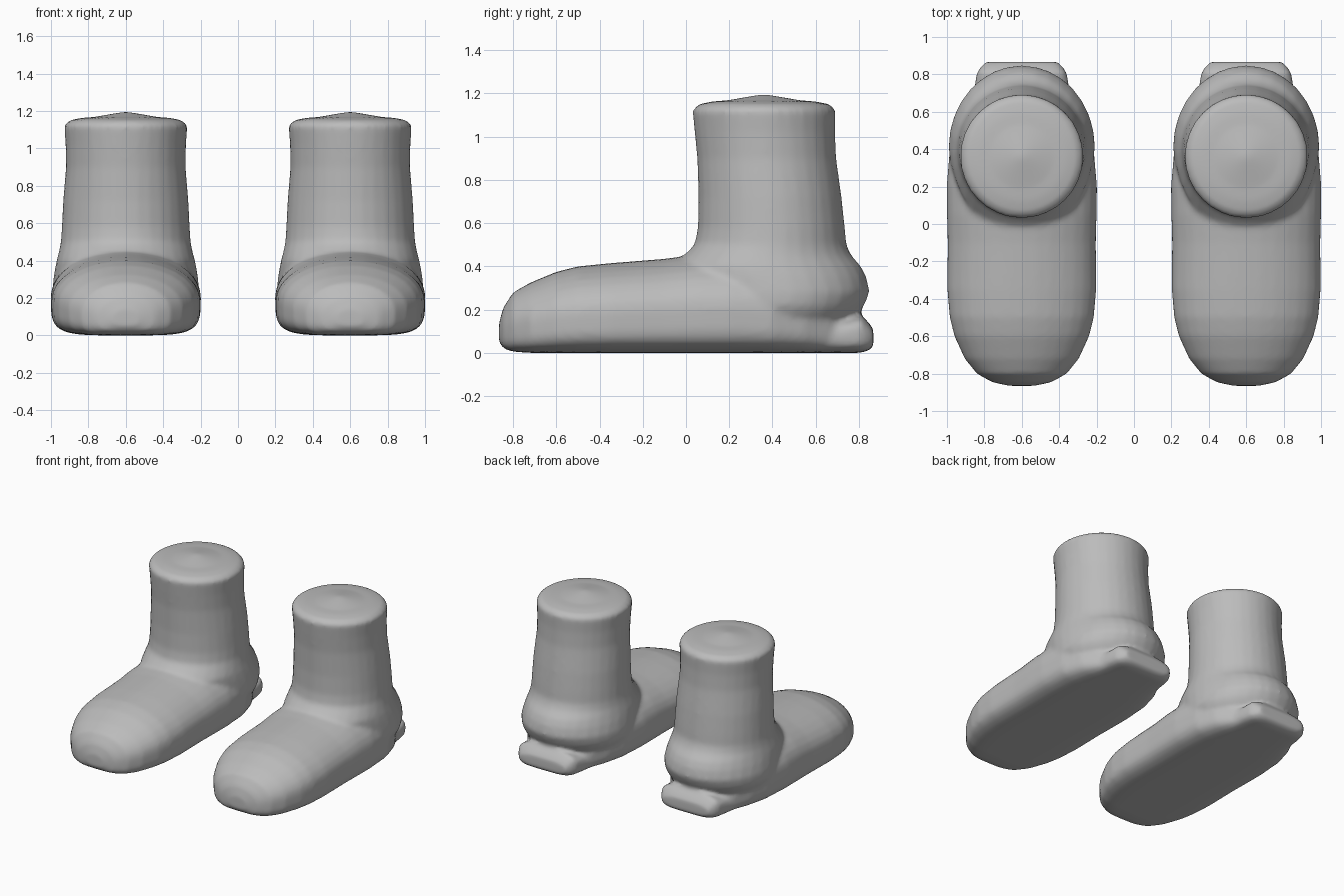
import bpy, bmesh, math

if "Cube" in bpy.data.objects:
    bpy.data.objects.remove(bpy.data.objects["Cube"])

SEG = 32
gray = bpy.data.materials.new("plain gray")
gray.diffuse_color = (0.5, 0.5, 0.5, 1)
gray.use_nodes = True
gray.node_tree.nodes["Principled BSDF"].inputs["Base Color"].default_value = gray.diffuse_color


def loft(bm, rings):
    """Skin a closed tube through rings of points and cap both ends."""
    rows = [[bm.verts.new(p) for p in ring] for ring in rings]
    for a, b in zip(rows, rows[1:]):
        for i in range(len(a)):
            j = (i + 1) % len(a)
            bm.faces.new((a[i], a[j], b[j], b[i]))
    bm.faces.new(rows[0][::-1])
    bm.faces.new(rows[-1])


def spow(v, p):
    return math.copysign(abs(v) ** p, v)


def foot_ring(y, w, bottom, top, side, p_top, p_bottom):
    """Cross-section with a domed top and a nearly flat sole."""
    ring = []
    for i in range(SEG):
        t = 2 * math.pi * i / SEG
        c, s = math.cos(t), math.sin(t)
        p = p_top if s >= 0 else p_bottom
        h = top - side if s >= 0 else side - bottom
        ring.append((w * spow(c, p), y, side + h * spow(s, p)))
    return ring


def leg_ring(z, front, back, rx):
    cy, ry = (front + back) / 2, (back - front) / 2
    return [(rx * math.cos(2 * math.pi * i / SEG),
             cy + ry * math.sin(2 * math.pi * i / SEG), z) for i in range(SEG)]


# foot: y, half width, bottom, top
FOOT = [(-.865, .07, .05, .14), (-.845, .16, .02, .21), (-.80, .24, .005, .28),
        (-.72, .305, 0, .325), (-.6, .36, 0, .375), (-.5, .385, 0, .40),
        (-.35, .398, 0, .415), (-.1, .396, 0, .435), (.05, .4, 0, .455),
        (.2, .402, 0, .46), (.4, .385, 0, .44), (.55, .335, 0, .38),
        (.66, .27, 0, .28), (.74, .2, 0, .18)]

# leg and ankle: z, front, back, half width
LEG = [(.12, .1, .74, .32), (.18, .05, .8, .37), (.22, .0, .825, .39),
       (.28, -.02, .85, .39), (.35, -.05, .835, .38), (.4, -.06, .81, .37),
       (.45, -.01, .765, .357), (.5, .04, .742, .347), (.58, .055, .735, .342),
       (.72, .058, .72, .335), (.9, .052, .695, .32), (1.02, .04, .69, .322),
       (1.125, .03, .692, .33), (1.15, .06, .665, .3), (1.163, .12, .6, .24),
       (1.168, .19, .53, .17), (1.195, .345, .375, .015)]

# heel ledge: y, half width, bottom, top
HEEL = [(.45, .29, 0, .1), (.6, .27, 0, .13), (.75, .25, 0, .16),
        (.81, .24, 0, .175), (.845, .215, .01, .14), (.867, .19, .03, .11)]


def make_boot(name, x):
    bm = bmesh.new()
    loft(bm, [foot_ring(y, w, b, t, b + (t - b) * .45, 1, .45) for y, w, b, t in FOOT])
    loft(bm, [leg_ring(*r) for r in LEG])
    loft(bm, [foot_ring(y, w, b, t, (b + t) / 2, .6, .5) for y, w, b, t in HEEL])
    bmesh.ops.recalc_face_normals(bm, faces=bm.faces)
    mesh = bpy.data.meshes.new(name)
    bm.to_mesh(mesh)
    bm.free()
    mesh.materials.append(gray)
    boot = bpy.data.objects.new(name, mesh)
    boot.location.x = x
    bpy.context.collection.objects.link(boot)
    # fuse the parts into one skin and soften the seams
    fuse = boot.modifiers.new("fuse", 'REMESH')
    fuse.mode = 'VOXEL'
    fuse.voxel_size = .016
    fuse.use_smooth_shade = True
    soft = boot.modifiers.new("soften", 'SMOOTH')
    soft.factor = .5
    soft.iterations = 6


make_boot("left_boot", -.6)
make_boot("right_boot", .6)
